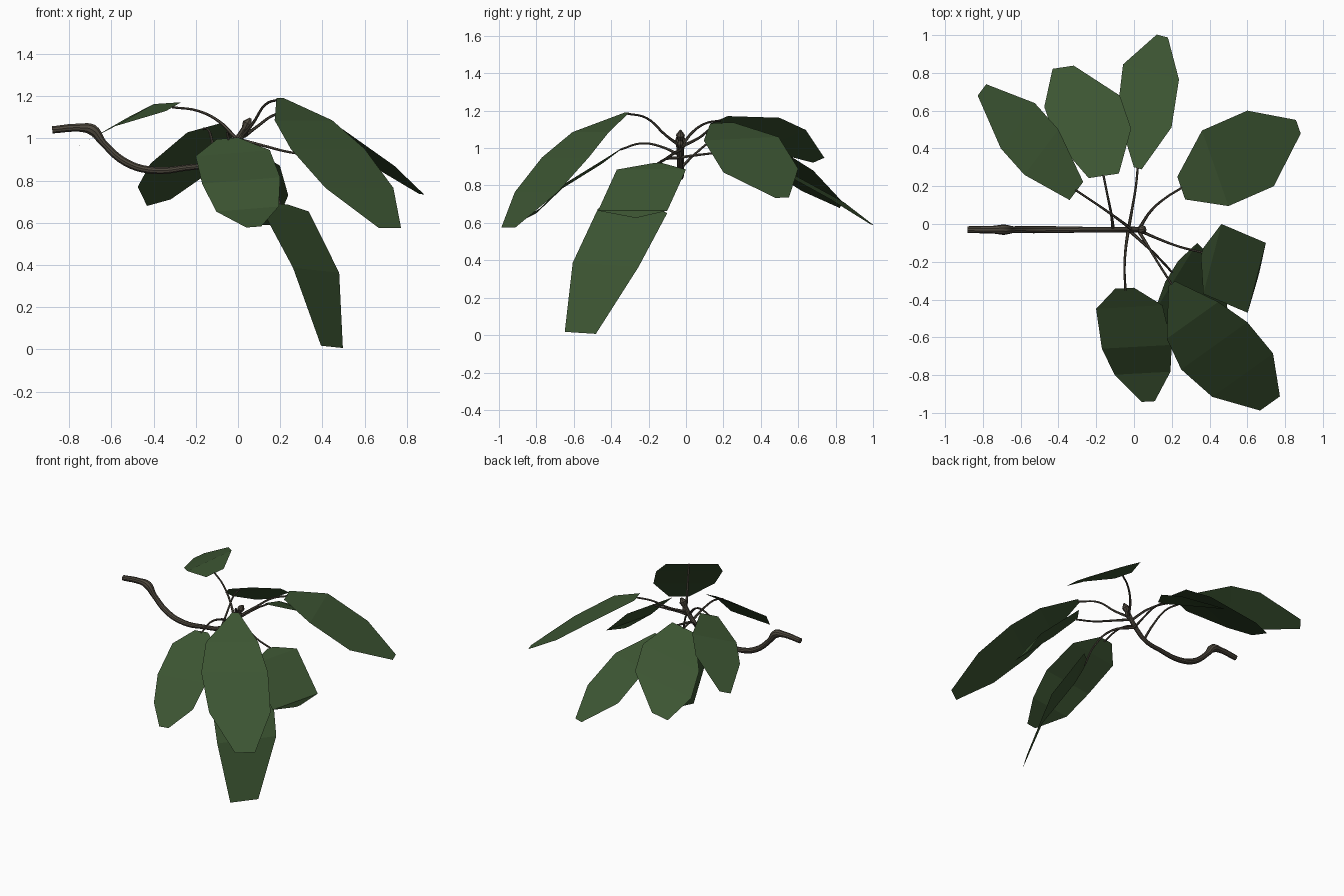
import bpy, bmesh
from mathutils import Vector


def material(name, rgb):
    m = bpy.data.materials.new(name)
    m.diffuse_color = (*rgb, 1)
    return m


LEAF = material("leaf green", (0.045, 0.09, 0.032))
BARK = material("bark brown", (0.075, 0.064, 0.047))


def leaf(name, side, rows):
    """Low-poly blade: rows are midrib points with a width factor along side."""
    bm = bmesh.new()
    side = Vector(side)
    pairs = []
    for x, y, z, w in rows:
        c = Vector((x, y, z))
        pairs.append((bm.verts.new(c - side * w), bm.verts.new(c + side * w)))
    for (a, b), (c, d) in zip(pairs, pairs[1:]):
        f = bm.faces.new((a, b, d, c))
        f.normal_update()
        if f.normal.z < 0:
            f.normal_flip()
    me = bpy.data.meshes.new(name)
    bm.to_mesh(me)
    bm.free()
    me.materials.append(LEAF)
    bpy.context.collection.objects.link(bpy.data.objects.new(name, me))


def tube(name, points, radii, sides=2):
    """Smooth tapered tube through the points."""
    cu = bpy.data.curves.new(name, 'CURVE')
    cu.dimensions = '3D'
    cu.bevel_depth = 1
    cu.bevel_resolution = sides
    cu.resolution_u = 5
    cu.use_fill_caps = True
    sp = cu.splines.new('BEZIER')
    sp.bezier_points.add(len(points) - 1)
    for i, (bp, p) in enumerate(zip(sp.bezier_points, points)):
        bp.co = p
        bp.handle_left_type = bp.handle_right_type = 'AUTO'
        bp.radius = radii[i] if isinstance(radii, tuple) else radii
    cu.materials.append(BARK)
    ob = bpy.data.objects.new(name, cu)
    bpy.context.collection.objects.link(ob)
    bpy.ops.object.select_all(action='DESELECT')
    ob.select_set(True)
    bpy.context.view_layer.objects.active = ob
    bpy.ops.object.convert(target='MESH')
    bpy.ops.object.shade_smooth_by_angle()


# Leaf blades
leaf("front_right_leaf", (.175, .125, 0),
     [(.2, -.315, 1.19, .1), (.31, -.51, 1.085, .78), (.425, -.645, .95, 1),
      (.575, -.8, .765, .92), (.72, -.95, .575, .3)])
leaf("front_leaf", (.185, .01, .015),
     [(-.05, -.34, 1.0, .27), (-.025, -.44, .93, .95), (.015, -.65, .8, 1),
      (.045, -.79, .665, .8), (.075, -.94, .58, .19)])
leaf("hanging_leaf", (.115, .185, -.012),
     [(.2, -.25, .69, .3), (.22, -.285, .665, 1), (.37, -.43, .375, .95),
      (.445, -.565, .012, .45)])
leaf("short_right_leaf", (.048, .185, 0),
     [(.36, -.15, .92, .12), (.415, -.185, .885, 1), (.65, -.285, .665, 1),
      (.66, -.27, .63, .1)])
leaf("back_right_leaf", (.07, -.2, -.01),
     [(.25, .19, 1.135, .3), (.43, .295, 1.05, 1), (.67, .4, .88, 1),
      (.87, .515, .735, .18)])
leaf("back_leaf", (.148, -.04, .01),
     [(.02, .295, .97, .14), (.055, .55, .86, .97), (.09, .805, .72, 1),
      (.15, .995, .59, .2)])
leaf("back_left_leaf", (.2, .03, .055),
     [(-.16, .255, 1.05, .4), (-.215, .475, .935, 1), (-.275, .65, .825, 1),
      (-.375, .83, .695, .28)])
leaf("left_leaf", (.09, .12, .052),
     [(-.305, .175, 1.15, .4), (-.49, .38, 1.11, 1), (-.615, .52, 1.045, 1),
      (-.805, .71, .935, .25)])

# Woody branch with a swollen knuckle
tube("branch",
     [(-.88, -.03, 1.04), (-.75, -.03, 1.05), (-.69, -.03, 1.04), (-.64, -.03, .98),
      (-.53, -.03, .885), (-.4, -.03, .848), (-.25, -.03, .86), (-.12, -.03, .885),
      (-.05, -.03, .94), (0, -.03, 1.0), (.03, -.03, 1.05)],
     (.018, .02, .028, .018, .019, .018, .015, .014, .015, .016, .012), 3)

# Buds at the shoot tip
tube("end_bud", [(.025, -.03, 1.03), (.045, -.03, 1.07), (.06, -.03, 1.095)],
     (.01, .024, .006))
tube("side_bud", [(.01, -.03, 1.0), (.03, -.03, 1.025), (.035, -.03, 1.055)],
     (.01, .018, .005))

# Leaf stalks
stalks = {
    "front_right": [(.02, -.03, 1.01), (.07, -.11, 1.07), (.13, -.21, 1.16), (.2, -.32, 1.185)],
    "front": [(-.03, -.03, .96), (-.045, -.14, 1.01), (-.05, -.24, 1.025), (-.045, -.35, .992)],
    "hanging": [(-.03, -.03, .95), (.08, -.13, .93), (.16, -.21, .82), (.2, -.255, .685)],
    "short_right": [(.02, -.03, .99), (.12, -.075, .965), (.24, -.12, .935), (.36, -.15, .918)],
    "back_right": [(.03, -.02, 1.01), (.09, .07, 1.055), (.17, .14, 1.11), (.255, .193, 1.13)],
    "back": [(-.03, -.03, .95), (-.01, .08, .965), (.01, .2, .975), (.02, .3, .967)],
    "back_left": [(-.11, -.03, .89), (-.12, .05, .97), (-.14, .15, 1.04), (-.162, .26, 1.045)],
    "left": [(-.01, -.03, 1.0), (-.09, .03, 1.08), (-.19, .1, 1.13), (-.31, .18, 1.147)],
}
for part, pts in stalks.items():
    tube(part + "_stalk", pts, (.009, .007, .006, .006), 1)
